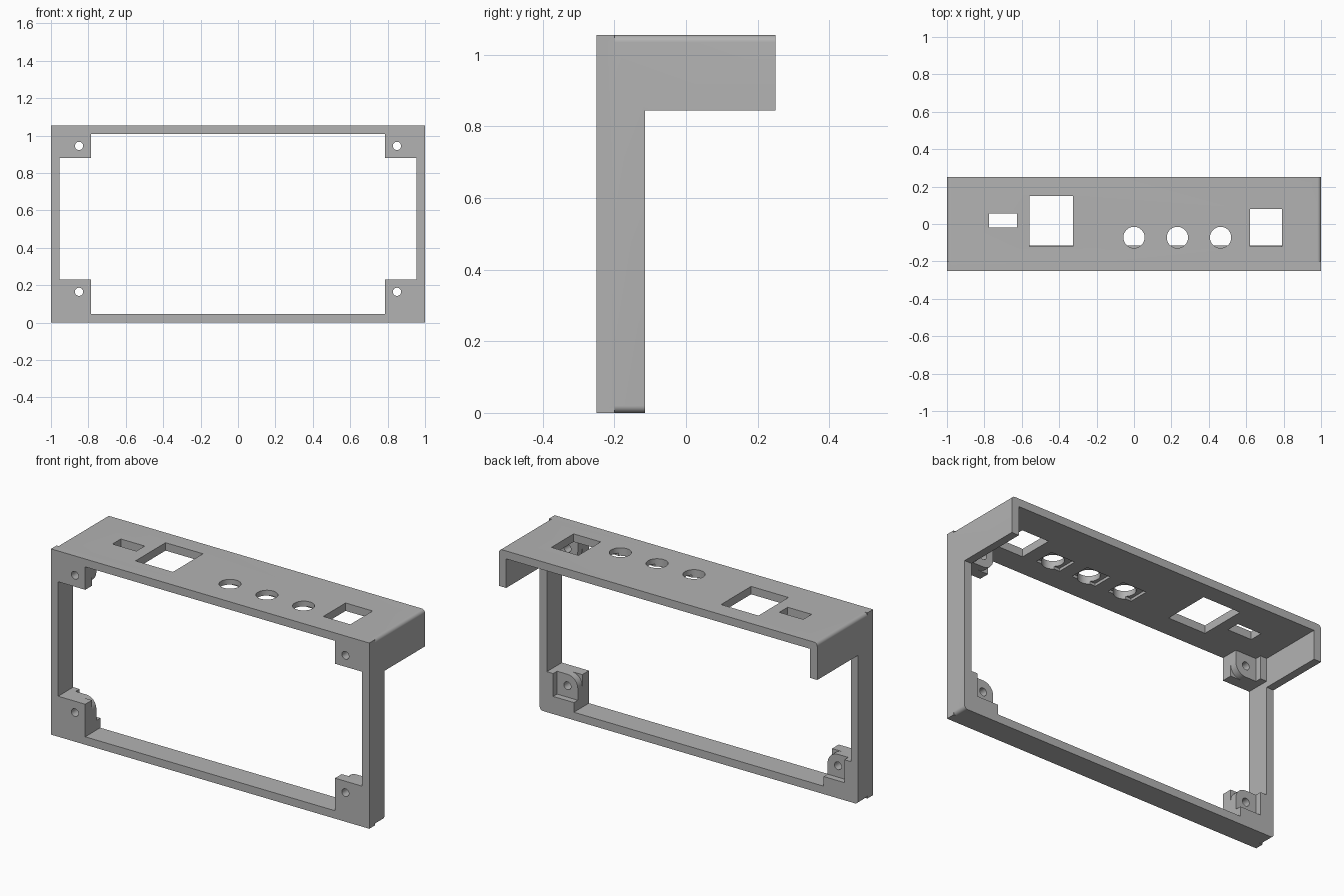
import bpy, bmesh
from math import sin, cos, radians

if "Cube" in bpy.data.objects:
    bpy.data.objects.remove(bpy.data.objects["Cube"])

grey = bpy.data.materials.new("light_grey")
grey.use_nodes = True
grey.diffuse_color = (0.45, 0.45, 0.45, 1)
grey.node_tree.nodes["Principled BSDF"].inputs["Base Color"].default_value = grey.diffuse_color


def prism(name, a, b, depth, axis="y", radii=(0, 0, 0, 0), steps=8):
    """Extruded rectangle (a range, b range) with an optional radius per corner."""
    corners = ((a[0], b[0], 1, 1), (a[1], b[0], -1, 1), (a[1], b[1], -1, -1), (a[0], b[1], 1, -1))
    outline = []
    for i, ((u, v, du, dv), r) in enumerate(zip(corners, radii)):
        if not r:
            outline.append((u, v))
            continue
        for k in range(steps + 1):
            t = radians(180 + 90 * i + 90 * k / steps)
            outline.append((u + du * r + r * cos(t), v + dv * r + r * sin(t)))
    # drop coincident points where two full arcs meet
    clean = [p for i, p in enumerate(outline)
             if abs(p[0] - outline[i - 1][0]) + abs(p[1] - outline[i - 1][1]) > 1e-5]
    bm = bmesh.new()
    place = (lambda u, v, d: (u, d, v)) if axis == "y" else (lambda u, v, d: (u, v, d))
    low, high = ([bm.verts.new(place(u, v, d)) for u, v in clean] for d in depth)
    bm.faces.new(low)
    bm.faces.new(high)
    for i in range(len(clean)):
        bm.faces.new((low[i - 1], low[i], high[i], high[i - 1]))
    bmesh.ops.recalc_face_normals(bm, faces=bm.faces)
    mesh = bpy.data.meshes.new(name)
    bm.to_mesh(mesh)
    bm.free()
    mesh.materials.append(grey)
    obj = bpy.data.objects.new(name, mesh)
    bpy.context.collection.objects.link(obj)
    return obj


def disc(name, u, v, r, depth, axis):
    return prism(name, (u - r, u + r), (v - r, v + r), depth, axis, (r,) * 4)


def combine(target, tool, operation):
    mod = target.modifiers.new("combine", "BOOLEAN")
    mod.object, mod.operation, mod.solver = tool, operation, "EXACT"
    bpy.context.view_layer.objects.active = target
    bpy.ops.object.modifier_apply(modifier=mod.name)
    bpy.data.objects.remove(tool)


TOP, WALL, FRONT, FRAME_BACK = 1.055, 0.045, -0.25, -0.115

# Outer shell: square front slab, softened corners behind it
body = prism("panel_frame", (-1, 1), (0, TOP), (FRONT, -0.2))
combine(body, prism("shell", (-1, 1), (0, TOP), (-0.22, 0.25), radii=(0.02,) * 4), "UNION")

# Main opening, and the cut that leaves only the top hood at the back
combine(body, prism("opening", (-1 + WALL, 1 - WALL), (WALL, TOP - WALL), (-0.5, 0.5)), "DIFFERENCE")
combine(body, prism("hood_cut", (-1.2, 1.2), (-0.2, 0.845), (FRAME_BACK, 0.5)), "DIFFERENCE")

# Corner mounts: square plate, rounded boss and full-depth ledges
for side in (-1, 1):
    def span(near, far):
        return tuple(sorted((side * near, side * far)))

    for upper in (False, True):
        hole_z = 0.945 if upper else 0.165
        z = (0.88, 1.03) if upper else (0.02, 0.23)
        rounded = [0] * 4
        rounded[(0 if side > 0 else 1) if upper else (3 if side > 0 else 2)] = 0.064
        combine(body, prism("plate", span(0.785, 0.975), z, (FRONT, -0.19)), "UNION")
        combine(body, prism("boss", span(0.785, 0.975), z, (-0.23, -0.15), radii=rounded), "UNION")
        combine(body, prism("post_ledge", span(0.915, 0.975), z, (-0.22, FRAME_BACK)), "UNION")
        if not upper:
            combine(body, prism("floor_ledge", span(0.785, 0.975), (0.02, 0.1),
                                (-0.22, FRAME_BACK)), "UNION")
        combine(body, disc("screw_hole", side * 0.85, hole_z, 0.022, (-0.4, 0), "y"), "DIFFERENCE")

# Rectangular sockets through the top
for x, y in (((-0.775, -0.625), (-0.02, 0.055)),
             ((-0.56, -0.325), (-0.12, 0.15)),
             ((0.62, 0.79), (-0.12, 0.08))):
    combine(body, prism("socket", x, y, (1.0, 1.2), "z"), "DIFFERENCE")

# Round holes with shallow square seats underneath
for x in (0, 0.232, 0.463):
    combine(body, prism("seat", (x - 0.075, x + 0.075), (-0.112, 0.005), (0.98, 1.025), "z"), "DIFFERENCE")
    combine(body, disc("round_hole", x, -0.072, 0.057, (0.98, 1.2), "z"), "DIFFERENCE")

bpy.ops.object.select_all(action="DESELECT")
body.select_set(True)
bpy.context.view_layer.objects.active = body
bpy.ops.object.shade_smooth_by_angle()
